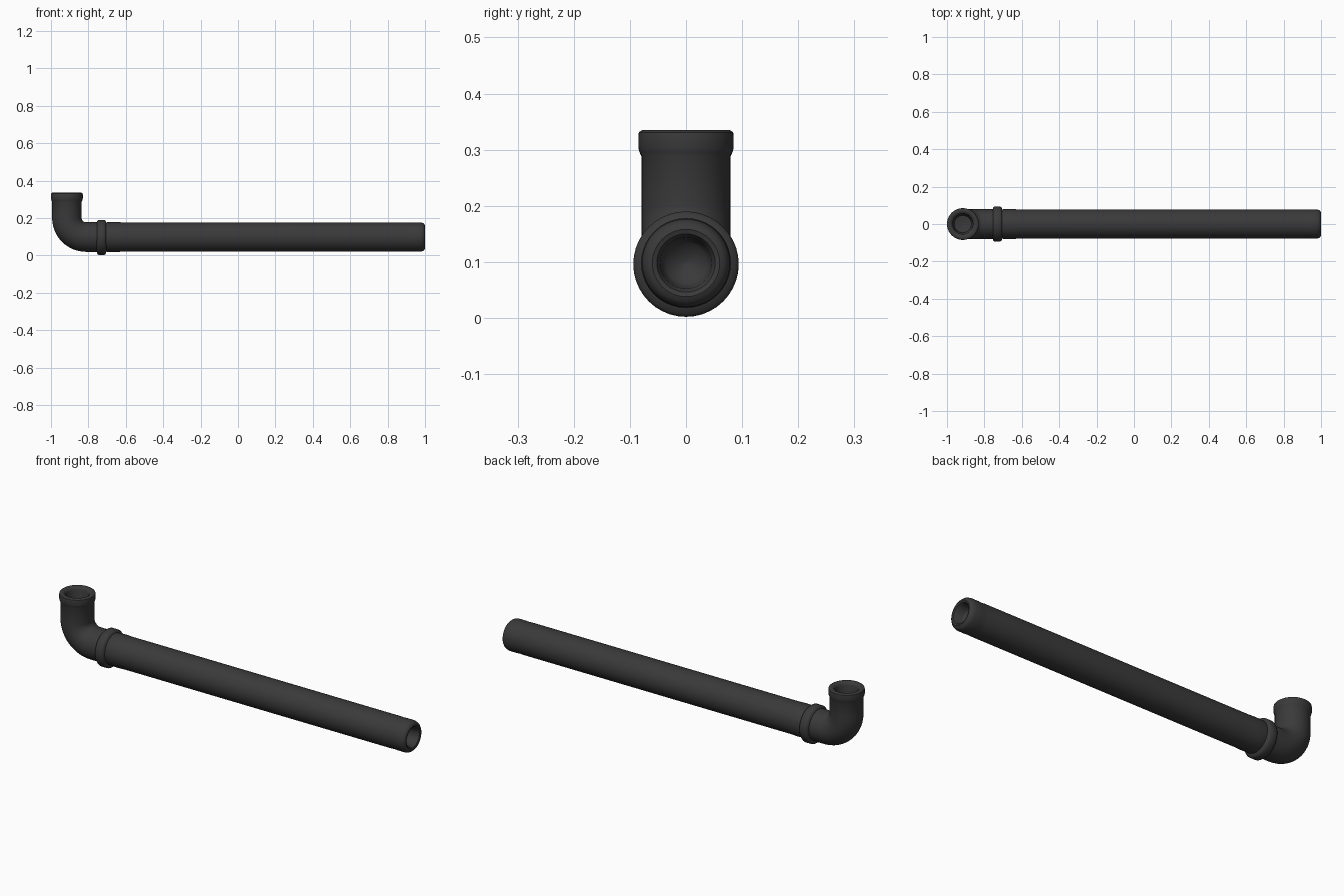
import bpy, bmesh, math
from mathutils import Vector

if "Cube" in bpy.data.objects:
    bpy.data.objects.remove(bpy.data.objects["Cube"])

SIDES = 40
PIPE_Z = 0.098      # height of the long pipe's axis
RISER_X = -0.915    # axis of the upright elbow end

mat = bpy.data.materials.new("charcoal black")
mat.diffuse_color = (0.042, 0.042, 0.042, 1)
mat.use_nodes = True
mat.node_tree.nodes["Principled BSDF"].inputs["Base Color"].default_value = mat.diffuse_color


def sweep(name, stations, cap_start=False, cap_end=False, loop=False):
    """Skin rings along a path in the xz plane; station = (x, z, tangent angle, radius)."""
    bm = bmesh.new()
    rings = []
    for x, z, ang, r in stations:
        normal = Vector((-math.sin(ang), 0, math.cos(ang)))
        ring = []
        for i in range(SIDES):
            a = 2 * math.pi * i / SIDES
            p = Vector((x, 0, z)) + r * (math.cos(a) * normal + math.sin(a) * Vector((0, 1, 0)))
            ring.append(bm.verts.new(p))
        rings.append(ring)
    pairs = list(zip(rings, rings[1:]))
    if loop:
        pairs.append((rings[-1], rings[0]))
    for a, b in pairs:
        for i in range(SIDES):
            j = (i + 1) % SIDES
            bm.faces.new((a[i], a[j], b[j], b[i]))
    if cap_start:
        bm.faces.new(rings[0])
    if cap_end:
        bm.faces.new(rings[-1])
    bmesh.ops.recalc_face_normals(bm, faces=bm.faces)
    me = bpy.data.meshes.new(name)
    bm.to_mesh(me)
    bm.free()
    me.materials.append(mat)
    ob = bpy.data.objects.new(name, me)
    bpy.context.collection.objects.link(ob)
    bpy.ops.object.select_all(action='DESELECT')
    ob.select_set(True)
    bpy.context.view_layer.objects.active = ob
    bpy.ops.object.shade_smooth_by_angle(angle=math.radians(40))
    return ob


def along_x(profile):
    return [(x, PIPE_Z, 0, r) for x, r in profile]


# Long pipe with a rounded, recessed open end
sweep("long_pipe", along_x([
    (-0.73, 0.074), (-0.70, 0.079), (-0.66, 0.080), (-0.62, 0.0785), (0.90, 0.0785),
    (0.92, 0.077), (0.935, 0.0785), (0.975, 0.0785), (0.989, 0.075), (0.997, 0.068),
    (1.0, 0.060), (0.997, 0.052), (0.985, 0.046), (0.96, 0.043), (0.945, 0.036),
    (0.93, 0.004)]), cap_start=True, cap_end=True)

# Raised coupling collar
sweep("coupling_collar", [(x, 0.096, 0, r) for x, r in [
    (-0.756, 0.076), (-0.752, 0.089), (-0.745, 0.094), (-0.715, 0.094),
    (-0.708, 0.089), (-0.704, 0.076)]], loop=True)

# Elbow: socket opening, lip, upright neck, quarter bend, short horizontal run
down = -math.pi / 2
elbow = [(RISER_X, z, down, r) for z, r in [
    (0.255, 0.004), (0.262, 0.046), (0.285, 0.052), (0.318, 0.054), (0.329, 0.058),
    (0.334, 0.066), (0.335, 0.078), (0.331, 0.084), (0.325, 0.085), (0.303, 0.085),
    (0.296, 0.083), (0.288, 0.0795), (0.215, 0.0795)]]
BEND = 0.102
for k in range(13):
    t = math.pi / 2 * k / 12
    elbow.append((RISER_X + BEND * (1 - math.cos(t)), PIPE_Z + BEND * (1 - math.sin(t)),
                  down + t, 0.079))
elbow += along_x([(-0.775, 0.079), (-0.735, 0.079)])
sweep("elbow", elbow, cap_start=True, cap_end=True)
